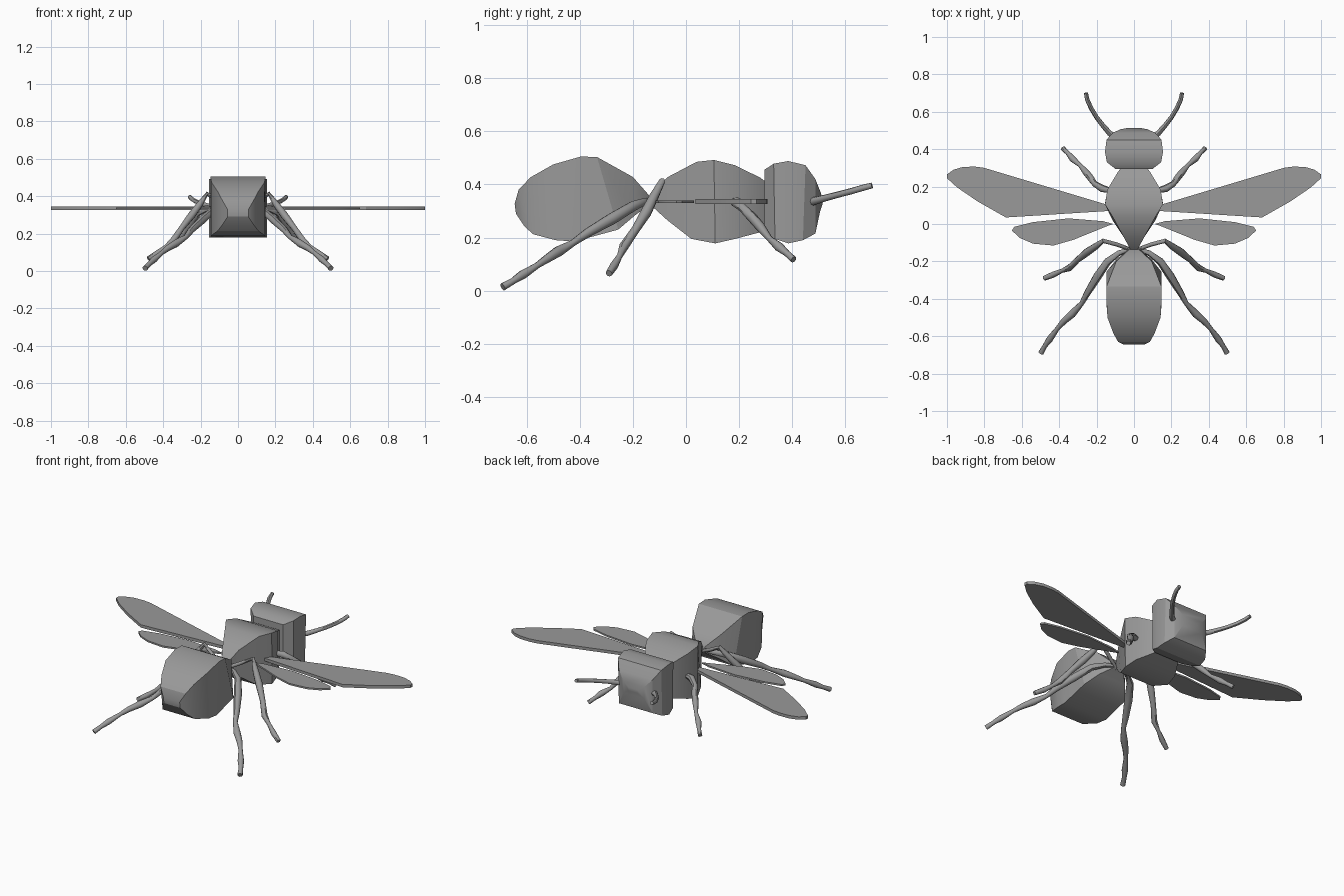
import bpy, bmesh, math

grey = bpy.data.materials.new("grey")
grey.diffuse_color = (0.32, 0.32, 0.32, 1)


def finish(obj, angle=25):
    obj.data.materials.append(grey)
    bpy.ops.object.select_all(action='DESELECT')
    bpy.context.view_layer.objects.active = obj
    obj.select_set(True)
    if obj.type == 'CURVE':
        bpy.ops.object.convert(target='MESH')
    bpy.ops.object.shade_smooth_by_angle(angle=math.radians(angle))


def bmesh_object(name, bm, angle=25):
    bmesh.ops.recalc_face_normals(bm, faces=bm.faces)
    mesh = bpy.data.meshes.new(name)
    bm.to_mesh(mesh)
    bm.free()
    obj = bpy.data.objects.new(name, mesh)
    bpy.context.collection.objects.link(obj)
    finish(obj, angle)


def boxy_loft(name, stations):
    """Loft of rectangles: (half width, top y, top z, bottom y, bottom z)."""
    bm = bmesh.new()
    rings = [[bm.verts.new(p) for p in ((-w, yt, zt), (w, yt, zt), (w, yb, zb), (-w, yb, zb))]
             for w, yt, zt, yb, zb in stations]
    for a, b in zip(rings, rings[1:]):
        for i in range(4):
            j = (i + 1) % 4
            bm.faces.new((a[i], a[j], b[j], b[i]))
    bm.faces.new(rings[0])
    bm.faces.new(rings[-1])
    bmesh_object(name, bm)


def plate(name, outline, side, z, thick):
    bm = bmesh.new()
    face = bm.faces.new([bm.verts.new((side * x, y, z - thick / 2)) for x, y in outline])
    top = bmesh.ops.extrude_face_region(bm, geom=[face])
    verts = [v for v in top["geom"] if isinstance(v, bmesh.types.BMVert)]
    bmesh.ops.translate(bm, verts=verts, vec=(0, 0, thick))
    bmesh_object(name, bm)


def tube(name, points, side):
    """Tapered limb through (x, y, z, radius)."""
    curve = bpy.data.curves.new(name, 'CURVE')
    curve.dimensions = '3D'
    curve.bevel_depth = 1
    curve.bevel_resolution = 2
    curve.use_fill_caps = True
    spline = curve.splines.new('POLY')
    spline.points.add(len(points) - 1)
    for p, (x, y, z, r) in zip(spline.points, points):
        p.co = (side * x, y, z, 1)
        p.radius = r
    obj = bpy.data.objects.new(name, curve)
    bpy.context.collection.objects.link(obj)
    finish(obj, 45)


# Body segments
boxy_loft("abdomen", [
    (.055, -.645, .327, -.64, .29), (.085, -.63, .38, -.61, .245),
    (.11, -.585, .427, -.577, .213), (.142, -.50, .475, -.49, .19),
    (.148, -.395, .505, -.42, .185), (.147, -.335, .503, -.255, .23),
    (.095, -.20, .428, -.19, .285), (.03, -.14, .36, -.13, .33)])
boxy_loft("thorax", [
    (.02, -.135, .36, -.125, .315), (.055, -.07, .427, -.07, .265),
    (.115, .04, .485, .02, .195), (.155, .105, .492, .11, .178),
    (.142, .185, .472, .185, .195), (.085, .28, .425, .28, .22), (.07, .30, .41, .30, .23)])
boxy_loft("head", [
    (.10, .295, .455, .295, .21), (.145, .33, .478, .335, .195),
    (.155, .385, .488, .385, .178), (.147, .45, .472, .44, .19),
    (.115, .487, .42, .487, .215), (.07, .507, .37, .505, .30), (.03, .514, .345, .514, .325)])

forewing = [(.13, .105), (.16, .108), (.80, .30), (.85, .307), (.915, .305), (.965, .29),
            (1.0, .265), (1.0, .245), (.945, .195), (.835, .12), (.685, .035), (.13, .07)]
hindwing = [(.11, .0), (.165, .015), (.35, .03), (.54, .01), (.64, -.015), (.653, -.035),
            (.61, -.075), (.54, -.105), (.43, -.115), (.325, -.085), (.14, -.01)]

front_leg = [(.11, .175, .335, .012), (.17, .19, .333, .02), (.21, .215, .31, .016),
             (.235, .25, .275, .019), (.26, .28, .24, .018), (.29, .315, .195, .011),
             (.33, .35, .165, .018), (.355, .38, .14, .012), (.38, .405, .117, .013)]
middle_leg = [(.01, -.14, .33, .01), (.09, -.11, .37, .011), (.165, -.09, .412, .012),
              (.205, -.12, .355, .018), (.25, -.15, .295, .021), (.30, -.19, .23, .016),
              (.345, -.235, .165, .018), (.385, -.25, .13, .011), (.43, -.27, .095, .016),
              (.48, -.29, .065, .013)]
hind_leg = [(.01, -.13, .34, .01), (.08, -.155, .335, .014), (.14, -.20, .318, .02),
            (.195, -.28, .27, .023), (.25, -.37, .218, .018), (.28, -.425, .18, .013),
            (.33, -.48, .148, .021), (.375, -.52, .122, .017), (.41, -.56, .095, .012),
            (.45, -.615, .06, .018), (.475, -.65, .037, .013), (.497, -.69, .014, .015)]
antenna = [(.10, .465, .332, .017), (.13, .485, .338, .015), (.165, .525, .349, .013),
           (.20, .57, .361, .012), (.23, .62, .374, .012), (.25, .665, .387, .012),
           (.257, .70, .396, .011)]

# Wings, legs and antennae on both sides
for label, side in (("right", 1), ("left", -1)):
    plate("forewing_" + label, forewing, side, .336, .018)
    plate("hindwing_" + label, hindwing, side, .335, .010)
    tube("front_leg_" + label, front_leg, side)
    tube("middle_leg_" + label, middle_leg, side)
    tube("hind_leg_" + label, hind_leg, side)
    tube("antenna_" + label, antenna, side)
